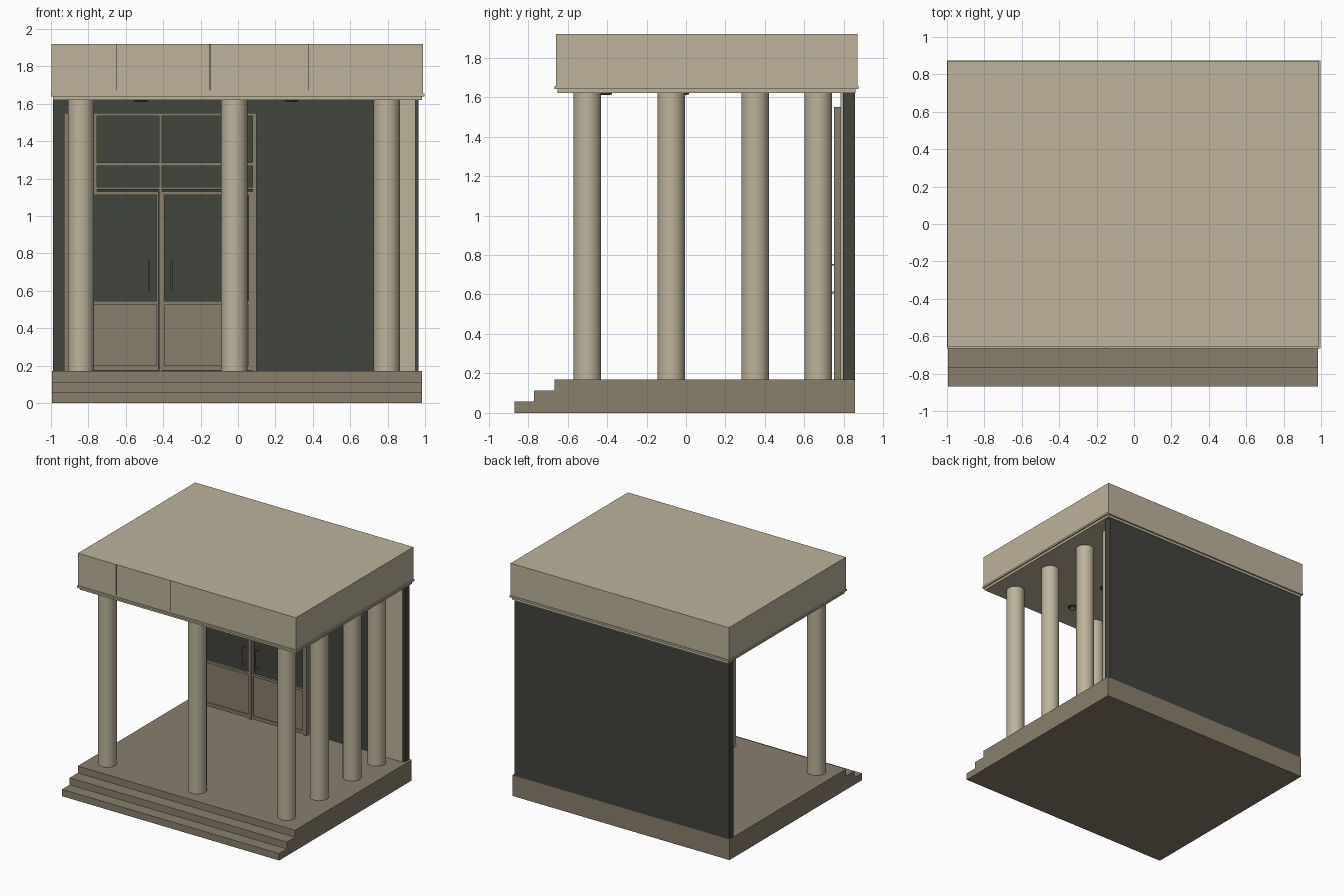
import bpy
from math import radians

cube = bpy.data.objects.get("Cube")
if cube:
    bpy.data.objects.remove(cube, do_unlink=True)


def material(name, rgb):
    m = bpy.data.materials.new(name)
    m.use_nodes = True
    m.diffuse_color = (*rgb, 1)
    node = next(n for n in m.node_tree.nodes if n.type == 'BSDF_PRINCIPLED')
    node.inputs["Base Color"].default_value = (*rgb, 1)
    return m


CREAM = material("cream stone", (0.51, 0.45, 0.33))
TAN = material("tan stone", (0.25, 0.21, 0.15))
DARK = material("dark wall", (0.055, 0.058, 0.047))
BLACK = material("black trim", (0.015, 0.015, 0.013))


def box(name, x, y, z, mat):
    """Box from (min, max) ranges along each axis."""
    mid = [(a + b) / 2 for a, b in (x, y, z)]
    bpy.ops.mesh.primitive_cube_add(size=1, location=mid)
    ob = bpy.context.object
    ob.name = name
    ob.scale = [b - a for a, b in (x, y, z)]
    bpy.ops.object.transform_apply(location=False, rotation=False, scale=True)
    ob.data.materials.append(mat)
    return ob


def cylinder(name, x, y, z, r, mat, sides=40):
    bpy.ops.mesh.primitive_cylinder_add(
        vertices=sides, radius=r, depth=z[1] - z[0], location=(x, y, sum(z) / 2))
    ob = bpy.context.object
    ob.name = name
    ob.data.materials.append(mat)
    bpy.ops.object.shade_smooth_by_angle(angle=radians(40))
    return ob


FLOOR, CEILING = 0.17, 1.62

# Three steps, flush at the sides and back
for i, front in enumerate((-0.87, -0.77, -0.665)):
    box(f"step_{i + 1}", (-0.995, 0.985), (front, 0.855),
        (i * FLOOR / 3, (i + 1) * FLOOR / 3), TAN)

# Back wall and corner pilaster
box("back_wall", (-0.99, 0.965), (0.795, 0.855), (FLOOR, CEILING), DARK)
box("corner_pilaster", (0.74, 0.95), (0.782, 0.796), (FLOOR, CEILING), CREAM)

# Columns along the front and the left side
for i, (x, y) in enumerate(((-0.84, -0.5), (-0.02, -0.5), (0.795, -0.5),
                            (0.795, -0.075), (0.795, 0.35), (0.795, 0.67))):
    cylinder(f"column_{i + 1}", x, y, (FLOOR, CEILING), 0.07, CREAM)

# Roof block over two moulding courses
box("lower_moulding", (-0.988, 0.985), (-0.65, 0.86), (CEILING, 1.64), CREAM)
box("upper_moulding", (-1, 0.997), (-0.665, 0.873), (1.64, 1.655), CREAM)
box("roof_block", (-0.998, 0.99), (-0.658, 0.868), (1.655, 1.92), CREAM)

# Fascia joints
for x, w in ((-0.65, 0.001), (-0.15, 0.002), (0.375, 0.001)):
    box("fascia_joint", (x - w, x + w), (-0.659, -0.655), (1.67, 1.92), BLACK)

# Recessed ceiling lights
for x in (-0.52, 0.285):
    for y in (-0.41, -0.02):
        cylinder("light_ring", x, y, (1.612, CEILING), 0.035, BLACK, 24)
        cylinder("light_lens", x, y, (1.61, 1.613), 0.024, CREAM, 24)

# Door surround
LEFT, RIGHT, MID, TOP = -0.93, 0.1, -0.415, 1.55
FRAME = (0.75, 0.796)
for x, w in ((LEFT + 0.011, 0.011), (MID, 0.008), (RIGHT - 0.011, 0.011)):
    box("frame_post", (x - w, x + w), FRAME, (FLOOR, TOP), TAN)
for z0, z1 in ((1.535, TOP), (1.268, 1.286), (1.142, 1.156)):
    box("frame_rail", (LEFT, RIGHT), FRAME, (z0, z1), TAN)
for x in (MID - 0.347, MID + 0.347):
    box("transom_mullion", (x - 0.008, x + 0.008), FRAME, (1.13, TOP), TAN)
box("transom_glass", (LEFT + 0.02, RIGHT - 0.02), (0.77, 0.78), (1.14, 1.54), DARK)

# Double doors with solid lower panels and pull handles
for side in (-1, 1):
    inner, outer = MID + side * 0.01, MID + side * 0.495

    def span(a, b):
        return tuple(sorted((MID + side * a, MID + side * b)))

    box("door_inner_stile", span(0.01, 0.022), (0.757, 0.79), (0.18, 1.13), TAN)
    box("door_outer_stile", span(0.472, 0.495), (0.757, 0.79), (0.18, 1.13), TAN)
    for z0, z1 in ((0.175, 0.2), (0.525, 0.545), (1.112, 1.132)):
        box("door_rail", span(0.01, 0.495), (0.757, 0.79), (z0, z1), TAN)
    box("door_panel", span(0.022, 0.472), (0.766, 0.785), (0.2, 0.525), TAN)
    box("door_glass", span(0.022, 0.472), (0.775, 0.782), (0.545, 1.112), DARK)
    hx = MID + side * 0.06
    cylinder("door_handle", hx, 0.735, (0.595, 0.765), 0.005, TAN, 12)
    for z in (0.61, 0.75):
        box("handle_bracket", (hx - 0.004, hx + 0.004), (0.735, 0.78),
            (z - 0.004, z + 0.004), TAN)
